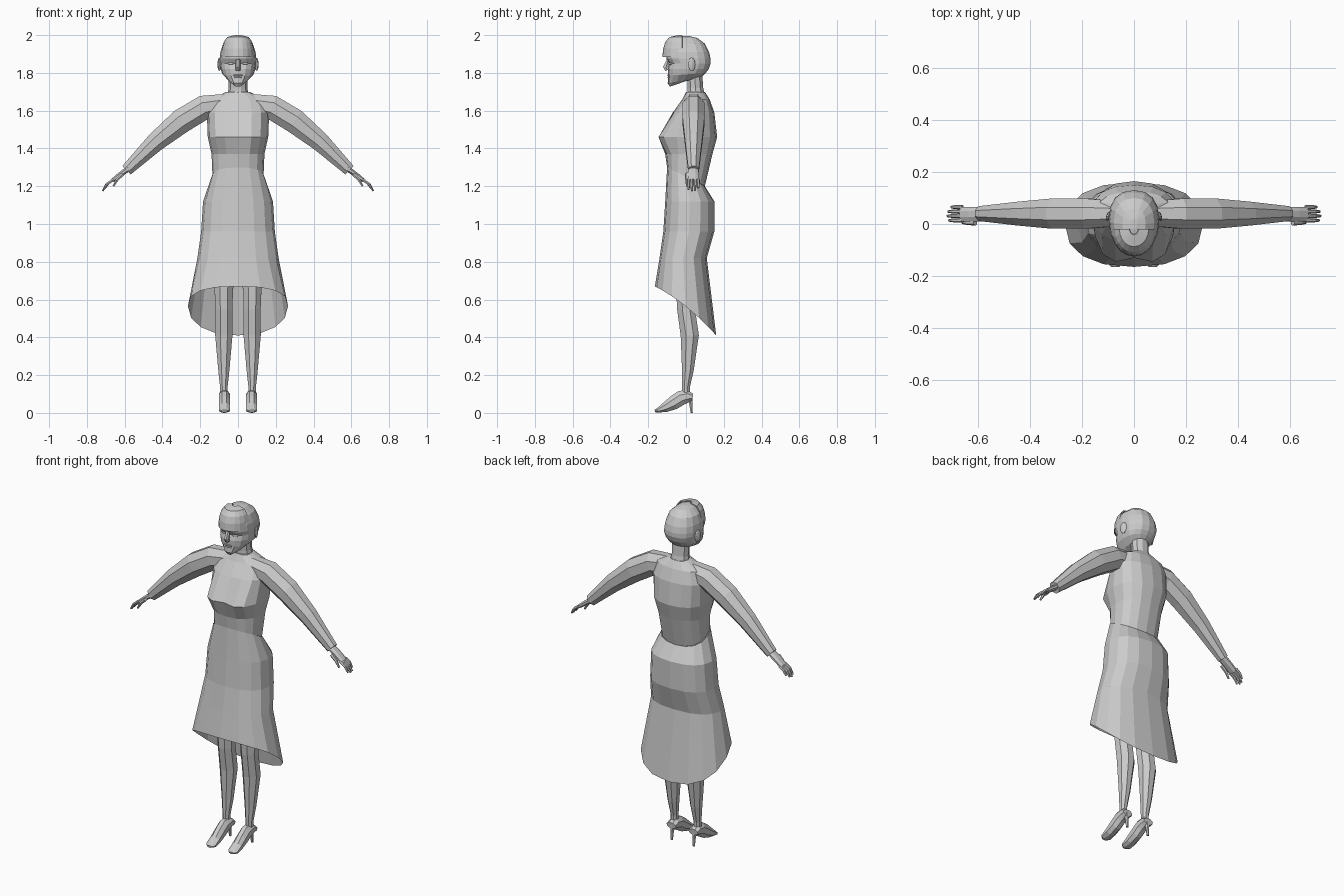
import bpy, bmesh
from math import sin, cos, pi, copysign
from mathutils import Vector, Matrix

if "Cube" in bpy.data.objects:
    bpy.data.objects.remove(bpy.data.objects["Cube"])

colour = (.6, .6, .6, 1)
grey = bpy.data.materials.new("plain_grey")
grey.use_nodes = True
grey.diffuse_color = colour
grey.node_tree.nodes["Principled BSDF"].inputs["Base Color"].default_value = colour

across, depth, upright = Vector((1, 0, 0)), Vector((0, 1, 0)), Vector((0, 0, 1))


def finish(name, bm, mirror):
    bmesh.ops.recalc_face_normals(bm, faces=bm.faces)
    mesh = bpy.data.meshes.new(name)
    bm.to_mesh(mesh)
    bm.free()
    mesh.materials.append(grey)
    obj = bpy.data.objects.new(name, mesh)
    bpy.context.collection.objects.link(obj)
    if mirror:
        modifier = obj.modifiers.new("Mirror", "MIRROR")
        modifier.use_mirror_merge = False
    return obj


def loft(name, rings, caps=True, closed=True, mirror=False):
    """Skin a list of point rings of equal length."""
    bm = bmesh.new()
    rows = [[bm.verts.new(point) for point in ring] for ring in rings]
    count = len(rows[0])
    for lower, upper in zip(rows, rows[1:]):
        for i in range(count if closed else count - 1):
            j = (i + 1) % count
            bm.faces.new((lower[i], lower[j], upper[j], upper[i]))
    if caps:
        bm.faces.new(rows[0])
        bm.faces.new(rows[-1])
    return finish(name, bm, mirror)


def outline(z, width, front, back, tilt=0, bow=0, sides=16):
    """Rounded cross-section; z is its front height, tilt its rise to the back."""
    def squarish(value):
        return copysign(abs(value) ** .85, value)

    points = []
    for k in range(sides):
        angle = 2 * pi * k / sides
        s, c = squarish(sin(angle)), squarish(-cos(angle))
        t = (1 + c) / 2
        points.append((width * s, front + (back - front) * t,
                       z + tilt * t + bow * (1 - c * c)))
    return points


def tube(name, side, offset, path, aspect=1, wide=None, tip=1, sides=8, mirror=True):
    """Limb in a plane facing `side`: path holds position, height and radius."""
    along = across if side is depth else depth
    centres = [along * u + side * offset + upright * z for u, z, radius in path]
    rings = []
    last = len(path) - 1
    for i, centre in enumerate(centres):
        tangent = centres[min(i + 1, last)] - centres[max(i - 1, 0)]
        normal = side.cross(tangent).normalized()
        radius = path[i][2]
        half = (wide or radius * aspect) * (tip if i == last else 1)
        angles = [2 * pi * (k + .5) / sides for k in range(sides)]
        rings.append([centre + normal * radius * cos(a) + side * half * sin(a)
                      for a in angles])
    return loft(name, rings, mirror=mirror)


def pebble(name, centre, size, turn=0, mirror=False):
    """Small faceted ellipsoid, turned about the upright axis."""
    bm = bmesh.new()
    place = (Matrix.Translation(centre) @ Matrix.Rotation(turn, 4, "Z")
             @ Matrix.Diagonal(size).to_4x4())
    bmesh.ops.create_uvsphere(bm, u_segments=8, v_segments=6, radius=1, matrix=place)
    return finish(name, bm, mirror)


# Skirt with a hem that dips at the back
loft("skirt", [
    outline(z=1.3, width=.14, front=-.1, back=.1, tilt=-.1),
    outline(z=1.12, width=.185, front=-.11, back=.15),
    outline(z=.96, width=.195, front=-.12, back=.15),
    outline(z=.82, width=.215, front=-.14, back=.11),
    outline(z=.67, width=.265, front=-.165, back=.16, tilt=-.26, bow=.025),
], caps=False)

# Bodice, with the bust pushed forward on each side
bodice = loft("bodice", [
    outline(z=1.3, width=.135, front=-.1, back=.1, tilt=-.1),
    outline(z=1.37, width=.14, front=-.11, back=.14),
    outline(z=1.46, width=.16, front=-.13, back=.165),
    outline(z=1.59, width=.165, front=-.07, back=.15),
    outline(z=1.66, width=.14, front=-.02, back=.125),
    outline(z=1.7, width=.06, front=0, back=.1),
])
for vertex in bodice.data.vertices:
    x, y, z = vertex.co
    if y < -.09 and abs(z - 1.46) < .02 and .03 < abs(x) < .12:
        vertex.co.y -= .025

# Arms and hands
tube("sleeves", depth, .04, [
    (.04, 1.64, .055), (.18, 1.617, .07), (.3, 1.545, .07),
    (.435, 1.435, .055), (.59, 1.285, .034)], aspect=.9)
tube("palms", depth, .038, [
    (.57, 1.3, .016), (.63, 1.257, .014), (.665, 1.23, .011)], wide=.03)
finger_lengths = {"index": .9, "middle": 1, "ring": .95, "little": .75}
for i, (finger, length) in enumerate(finger_lengths.items()):
    tube(finger + "_fingers", depth, .014 + i * .017, [
        (.66, 1.235, .009),
        (.66 + .036 * length, 1.235 - .025 * length, .008),
        (.66 + .057 * length, 1.235 - .06 * length, .005)], sides=6)
tube("thumbs", depth, .005, [
    (.61, 1.265, .011), (.64, 1.235, .009), (.66, 1.2, .005)], sides=6)

# Legs and heeled shoes
tube("legs", across, .075, [
    (0, .09, .022), (0, .14, .023), (.01, .23, .034), (.02, .41, .052),
    (0, .55, .051), (0, .65, .056), (.01, .96, .08)], aspect=.95)
tube("shoes", across, .072, [
    (.035, .085, .018), (.01, .088, .036), (-.025, .08, .042),
    (-.065, .054, .04), (-.11, .029, .028), (-.15, .013, .013),
    (-.165, .01, .007)], wide=.032, tip=.5)
tube("shoe_heels", across, .072, [
    (.022, .085, .016), (.026, .04, .009), (.03, 0, .007)], sides=6)

# Neck and head
tube("neck", across, 0, [
    (.055, 1.67, .05), (.05, 1.72, .043), (.045, 1.8, .043)],
    aspect=1.15, sides=10, mirror=False)
loft("head", [
    outline(z=1.727, width=.024, front=-.085, back=.03, tilt=.04),
    outline(z=1.745, width=.05, front=-.097, back=.08, tilt=.03),
    outline(z=1.785, width=.083, front=-.094, back=.105, tilt=.015),
    outline(z=1.82, width=.092, front=-.096, back=.12),
    outline(z=1.85, width=.096, front=-.088, back=.13),
    outline(z=1.875, width=.097, front=-.104, back=.13),
    outline(z=1.91, width=.093, front=-.105, back=.122),
    outline(z=1.955, width=.078, front=-.09, back=.1),
    outline(z=1.985, width=.045, front=-.06, back=.06),
    outline(z=1.994, width=.012, front=-.02, back=.02),
])

# Swept fringe: a thin domed shell over the forehead
fringe_rows = []
for step in range(5):
    rise = step * pi / 8.2
    reach = cos(rise) ** .5
    fringe_rows.append([
        (.088 * reach * sin(a), -.02 - .105 * reach * cos(a), 1.885 + .115 * sin(rise))
        for a in (pi * k / 10 for k in range(-5, 6))])
fringe = loft("hair_fringe", fringe_rows, caps=False, closed=False)
thickness = fringe.modifiers.new("Thickness", "SOLIDIFY")
thickness.thickness = .006

# Face
tube("nose", across, 0, [
    (-.094, 1.872, .008), (-.106, 1.83, .018), (-.1, 1.814, .012)],
    wide=.013, sides=6, mirror=False)
pebble("upper_lip", (0, -.09, 1.787), (.026, .009, .005))
pebble("lower_lip", (0, -.09, 1.776), (.022, .009, .005))
pebble("eyes", (.038, -.08, 1.85), (.018, .007, .007), turn=.3, mirror=True)
pebble("ears", (.099, .03, 1.845), (.008, .02, .036), turn=.3, mirror=True)
